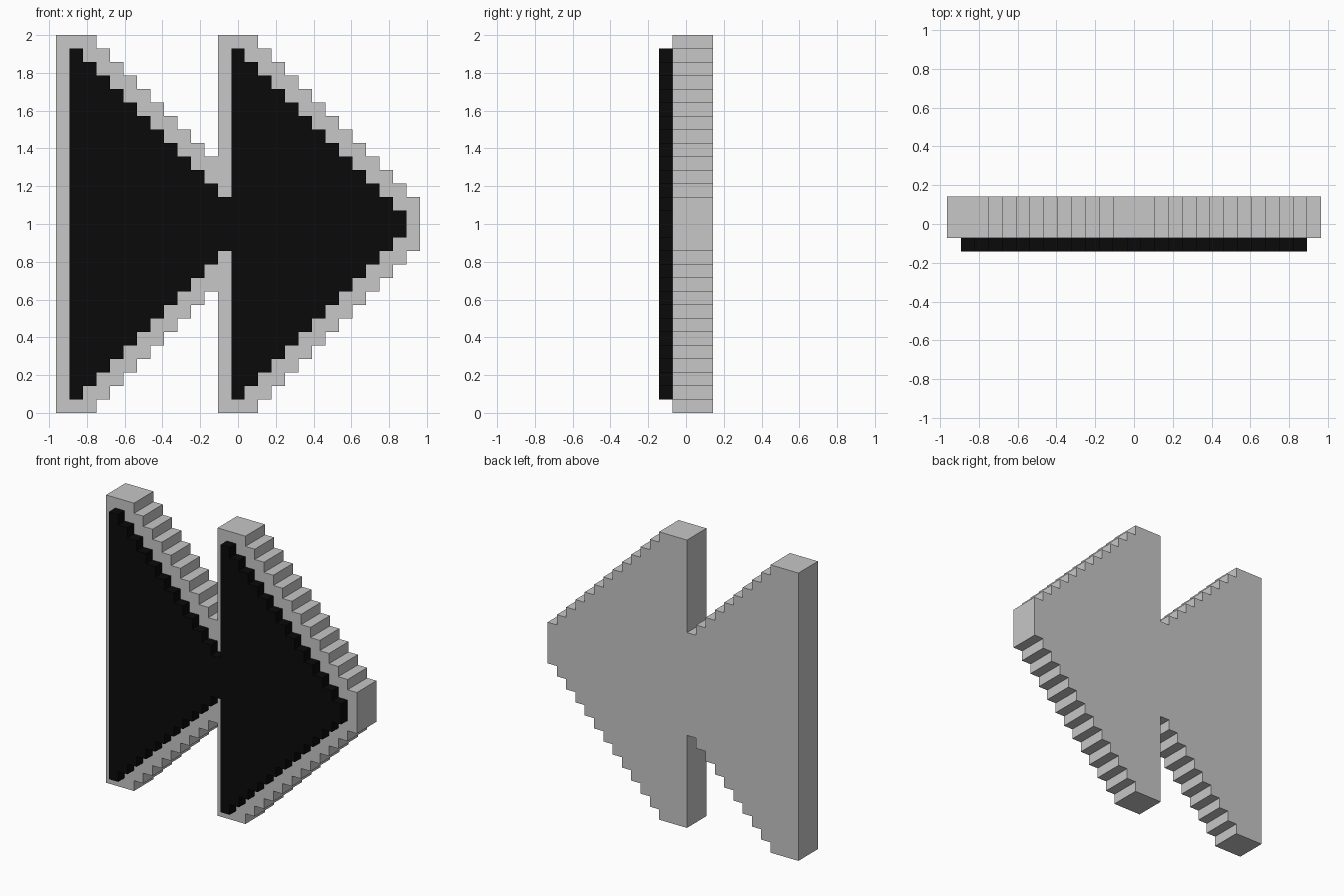
import bpy, bmesh

if "Cube" in bpy.data.objects:
    bpy.data.objects.remove(bpy.data.objects["Cube"])

U = 1 / 14  # one step of the stair pattern


def material(name, value):
    m = bpy.data.materials.new(name)
    m.diffuse_color = (value, value, value, 1)
    m.use_nodes = True
    m.node_tree.nodes["Principled BSDF"].inputs["Base Color"].default_value = m.diffuse_color
    return m


def stairs(x0, z0, x1):
    """Descending steps, one unit right and one unit down, ending at x1."""
    pts = [(x0, z0)]
    x, z = x0, z0
    while x < x1:
        z -= 1
        pts.append((x, z))
        x += 1
        pts.append((x, z))
    return pts


def plate(name, upper, y0, y1, mat):
    """Mirror the upper outline about mid height and extrude it in y."""
    outline = upper + [(x, 28 - z) for x, z in reversed(upper)]
    bm = bmesh.new()
    face = bm.faces.new([bm.verts.new((x * U, y0 * U, z * U)) for x, z in outline])
    ext = bmesh.ops.extrude_face_region(bm, geom=[face], use_keep_orig=True)
    verts = [g for g in ext["geom"] if isinstance(g, bmesh.types.BMVert)]
    bmesh.ops.translate(bm, verts=verts, vec=(0, (y1 - y0) * U, 0))
    bmesh.ops.recalc_face_normals(bm, faces=bm.faces)
    me = bpy.data.meshes.new(name)
    bm.to_mesh(me)
    bm.free()
    me.materials.append(mat)
    ob = bpy.data.objects.new(name, me)
    bpy.context.collection.objects.link(ob)


grey = material("light grey", 0.57)
black = material("black", 0.003)

# Grey backing: two stepped arrowheads joined together
plate("arrow_backing",
      [(-13.5, 28)] + stairs(-10.5, 28, -1.5) + [(-1.5, 28)] + stairs(1.5, 28, 13.5),
      -1, 2, grey)

# Black raised face, one step smaller all round
plate("arrow_face",
      [(-12.5, 27)] + stairs(-11.5, 27, -0.5) + [(-0.5, 27)] + stairs(0.5, 27, 12.5),
      -2, -1, black)
